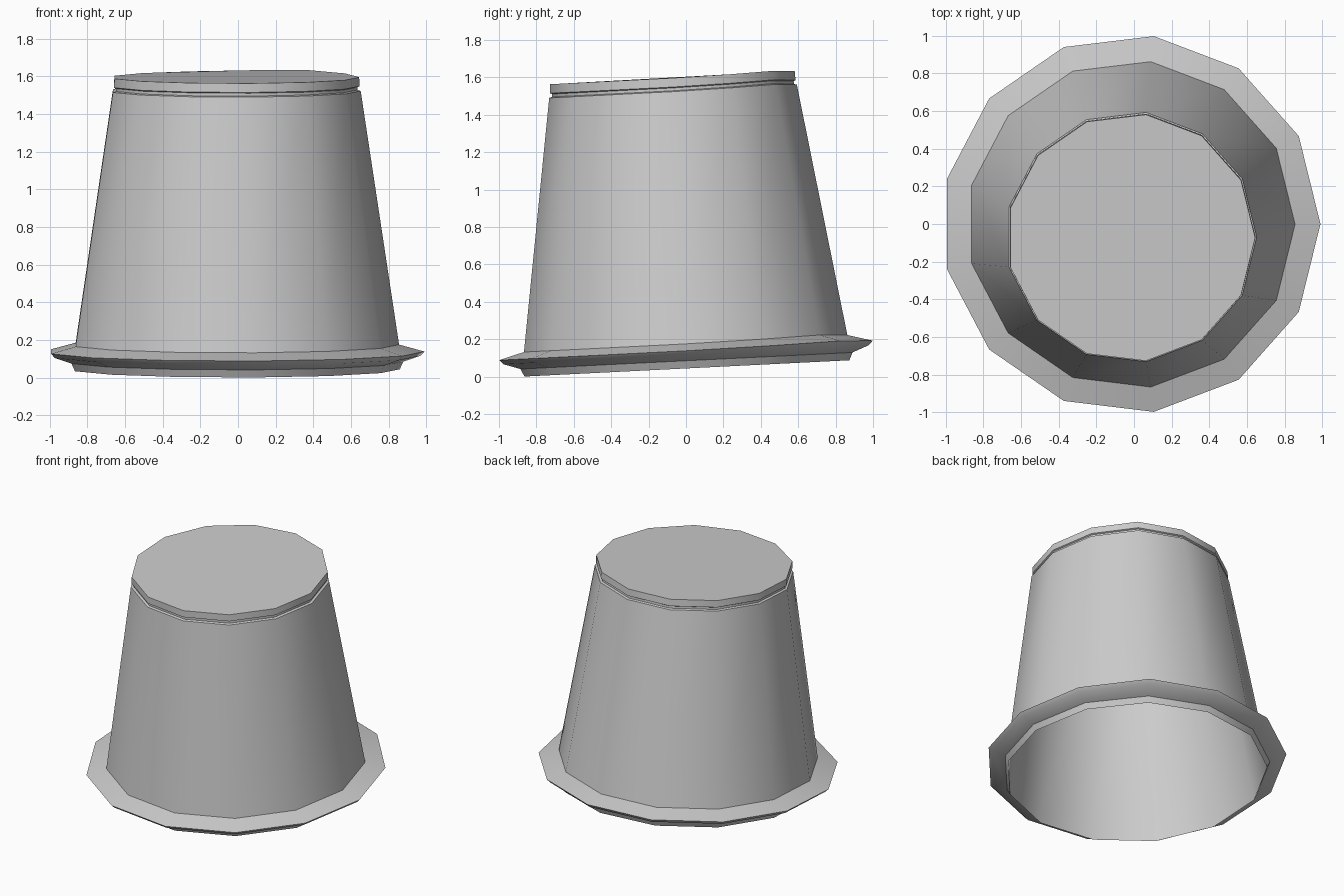
import bpy, bmesh, math
from mathutils import Matrix, Vector

if "Cube" in bpy.data.objects:
    bpy.data.objects.remove(bpy.data.objects["Cube"])

SIDES = 13
TILT = Matrix.Translation((-0.016, 0.007, 0)) @ Matrix.Rotation(0.05, 4, 'X')


def lathe(name, profile, cap_start=False, cap_end=False):
    """Revolve (radius, z) points into a 13-sided, slightly tilted and dented shell."""
    bm = bmesh.new()
    rings = []
    for r, z in profile:
        ring = []
        for i in range(SIDES):
            a = 2 * math.pi * i / SIDES
            # slight lift on the back right, as on a worn bucket
            lift = 0.012 * math.exp(-((a - 0.95) / 0.5) ** 2) if z > 0.1 else 0
            p = Vector((r * math.cos(a), r * math.sin(a), z + lift))
            ring.append(bm.verts.new(TILT @ p))
        rings.append(ring)
    for lo, hi in zip(rings, rings[1:]):
        for i in range(SIDES):
            j = (i + 1) % SIDES
            bm.faces.new((lo[i], lo[j], hi[j], hi[i]))
    if cap_start:
        bm.faces.new(rings[0][::-1])
    if cap_end:
        bm.faces.new(rings[-1])
    bmesh.ops.recalc_face_normals(bm, faces=bm.faces)
    me = bpy.data.meshes.new(name)
    bm.to_mesh(me)
    bm.free()
    ob = bpy.data.objects.new(name, me)
    bpy.context.collection.objects.link(ob)
    bpy.ops.object.select_all(action='DESELECT')
    ob.select_set(True)
    bpy.context.view_layer.objects.active = ob
    bpy.ops.object.shade_smooth_by_angle(angle=math.radians(35))
    return ob


# Upturned bucket: inner floor and wall, mouth, flared lip, outer wall, base groove, base
lathe("bucket", [
    (0.645, 1.585), (0.65, 1.52), (0.86, 0.17), (0.876, 0.044),   # inside
    (0.895, 0.085), (0.985, 0.115), (1.007, 0.138),               # lip underside
    (0.872, 0.175),                                               # lip top
    (0.668, 1.525), (0.652, 1.53), (0.652, 1.545),                # wall and groove
    (0.662, 1.55), (0.66, 1.598),                                 # base band
], cap_start=True, cap_end=True)
